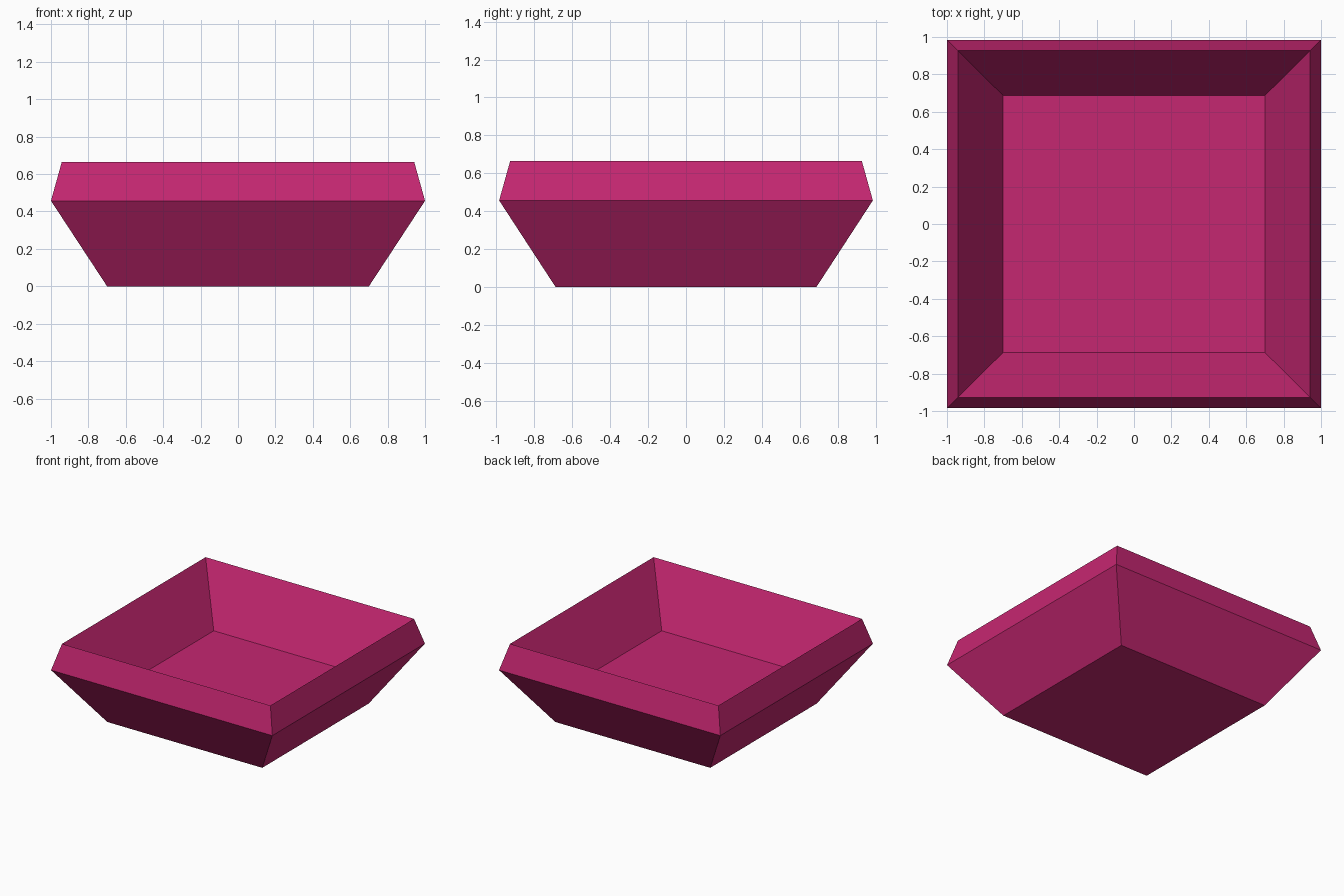
import bpy
import bmesh

cube = bpy.data.objects.get("Cube")
if cube:
    bpy.data.objects.remove(cube, do_unlink=True)

# Single magenta colour
magenta = bpy.data.materials.new("magenta")
magenta.use_nodes = True
colour = (0.56, 0.02, 0.165, 1)
magenta.diffuse_color = colour
magenta.node_tree.nodes["Principled BSDF"].inputs["Base Color"].default_value = colour

# Rectangular rings: half width, half depth, height
# from the base, out to the widest edge, up to the rim, down to the inner floor
rings = [
    (0.70, 0.687, 0.0),
    (1.00, 0.985, 0.457),
    (0.942, 0.927, 0.665),
    (0.70, 0.687, 0.22),
]
corners = [(-1, -1), (1, -1), (1, 1), (-1, 1)]

bm = bmesh.new()
loops = [[bm.verts.new((sx * w, sy * d, z)) for sx, sy in corners]
         for w, d, z in rings]

# Sloping walls between neighbouring rings
for low, high in zip(loops, loops[1:]):
    for i in range(4):
        j = (i + 1) % 4
        bm.faces.new((low[i], low[j], high[j], high[i]))

# Underside and inner floor
bm.faces.new(reversed(loops[0]))
bm.faces.new(loops[-1])
bmesh.ops.recalc_face_normals(bm, faces=bm.faces[:])

mesh = bpy.data.meshes.new("square_tray")
bm.to_mesh(mesh)
bm.free()
mesh.materials.append(magenta)
tray = bpy.data.objects.new("square_tray", mesh)
bpy.context.collection.objects.link(tray)
